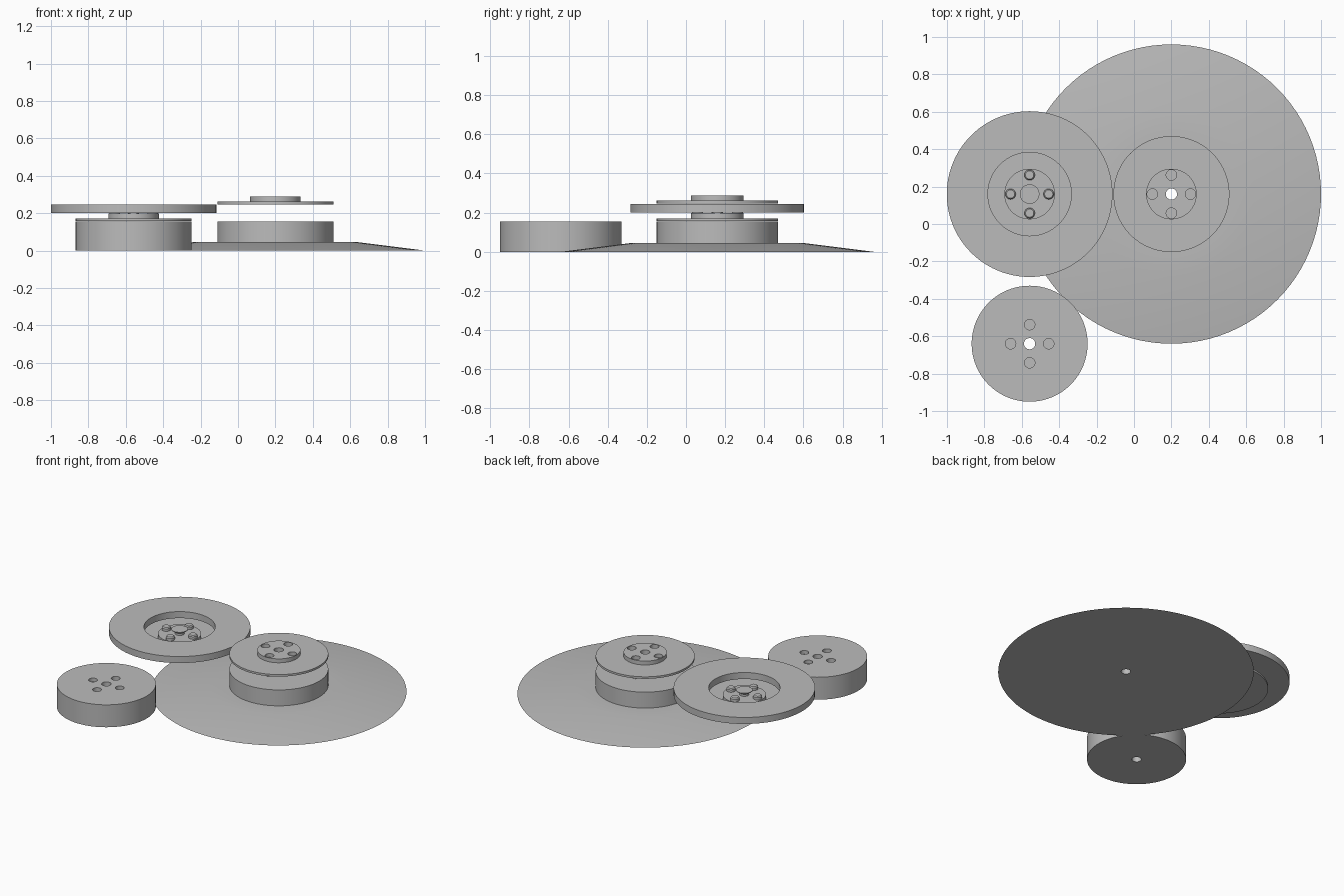
import bpy
import bmesh
import math
from mathutils import Matrix, Vector

if "Cube" in bpy.data.objects:
    bpy.data.objects.remove(bpy.data.objects["Cube"])

grey = bpy.data.materials.new("plain_grey")
grey.use_nodes = True
GREY = (0.5, 0.5, 0.5, 1)
grey.diffuse_color = GREY
grey.node_tree.nodes["Principled BSDF"].inputs["Base Color"].default_value = GREY

BASE = (0.2, 0.16)
WHEEL = (-0.558, 0.16)
SPARE = (-0.558, -0.64)
BORE, DRUM, HUB = 0.03, 0.31, 0.135
PIN, PIN_CIRCLE = 0.028, 0.102


def add_object(name, bm):
    bmesh.ops.recalc_face_normals(bm, faces=bm.faces)
    mesh = bpy.data.meshes.new(name)
    bm.to_mesh(mesh)
    bm.free()
    mesh.materials.append(grey)
    obj = bpy.data.objects.new(name, mesh)
    bpy.context.collection.objects.link(obj)
    return obj


def smooth(obj):
    bpy.ops.object.select_all(action="DESELECT")
    obj.select_set(True)
    bpy.context.view_layer.objects.active = obj
    bpy.ops.object.shade_smooth_by_angle(angle=math.radians(25))


def lathe(name, centre, profile, steps=96):
    """Revolve a closed (radius, height) outline about a vertical axis."""
    bm = bmesh.new()
    verts = [bm.verts.new((r, 0, z)) for r, z in profile]
    edges = [bm.edges.new((verts[i - 1], verts[i])) for i in range(len(verts))]
    bmesh.ops.spin(bm, geom=verts + edges, cent=(0, 0, 0), axis=(0, 0, 1),
                   angle=math.tau, steps=steps, use_duplicate=False)
    bmesh.ops.remove_doubles(bm, verts=bm.verts, dist=0.0001)
    bmesh.ops.translate(bm, verts=bm.verts, vec=(*centre, 0))
    obj = add_object(name, bm)
    smooth(obj)
    return obj


def pin_spots(centre):
    return [(centre[0] + PIN_CIRCLE * math.cos(i * math.pi / 2),
             centre[1] + PIN_CIRCLE * math.sin(i * math.pi / 2)) for i in range(4)]


def drill(obj, centre, top, depth):
    """Cut four blind sockets into a top face."""
    bm = bmesh.new()
    for x, y in pin_spots(centre):
        bmesh.ops.create_cone(bm, cap_ends=True, segments=32, radius1=PIN, radius2=PIN,
                              depth=depth * 2,
                              matrix=Matrix.Translation(Vector((x, y, top))))
    cutter = add_object("socket_cutter", bm)
    cutter.hide_render = True
    mod = obj.modifiers.new("sockets", "BOOLEAN")
    mod.operation = "DIFFERENCE"
    mod.solver = "EXACT"
    mod.object = cutter
    bpy.context.view_layer.objects.active = obj
    bpy.ops.object.modifier_apply(modifier=mod.name)
    bpy.data.objects.remove(cutter)
    smooth(obj)


# Wide sloping base with its drum
base = lathe("base", BASE, [(BORE, 0), (0.8, 0), (0.44, 0.045), (DRUM, 0.045),
                            (DRUM, 0.155), (BORE, 0.155)])
drill(base, BASE, 0.155, 0.025)

# Lid hovering over the drum, with sockets in its hub
lid = lathe("socket_lid", BASE, [(BORE, 0.247), (DRUM, 0.247), (DRUM, 0.261),
                                 (HUB, 0.261), (HUB, 0.288), (BORE, 0.288)])
drill(lid, BASE, 0.288, 0.025)

# Separate drum
spare = lathe("spare_drum", SPARE, [(BORE, 0), (DRUM, 0), (DRUM, 0.155), (BORE, 0.155)])
drill(spare, SPARE, 0.155, 0.025)

# Flat ring
lathe("ring", WHEEL, [(0.223, 0.2), (0.443, 0.2), (0.443, 0.245), (0.223, 0.245)])

# Lid below the ring, with a hub and a flared centre stud
lathe("pin_lid", WHEEL, [(0, 0.157), (DRUM, 0.157), (DRUM, 0.171), (HUB, 0.171),
                         (HUB, 0.198), (BORE, 0.198), (BORE, 0.212), (0.052, 0.226),
                         (0.052, 0.23), (0, 0.23)])

# Chamfered pins on that hub
for number, spot in enumerate(pin_spots(WHEEL), 1):
    lathe(f"pin_{number}", spot, [(0, 0.19), (PIN, 0.19), (PIN, 0.215),
                                  (0.022, 0.222), (0, 0.222)], steps=32)
